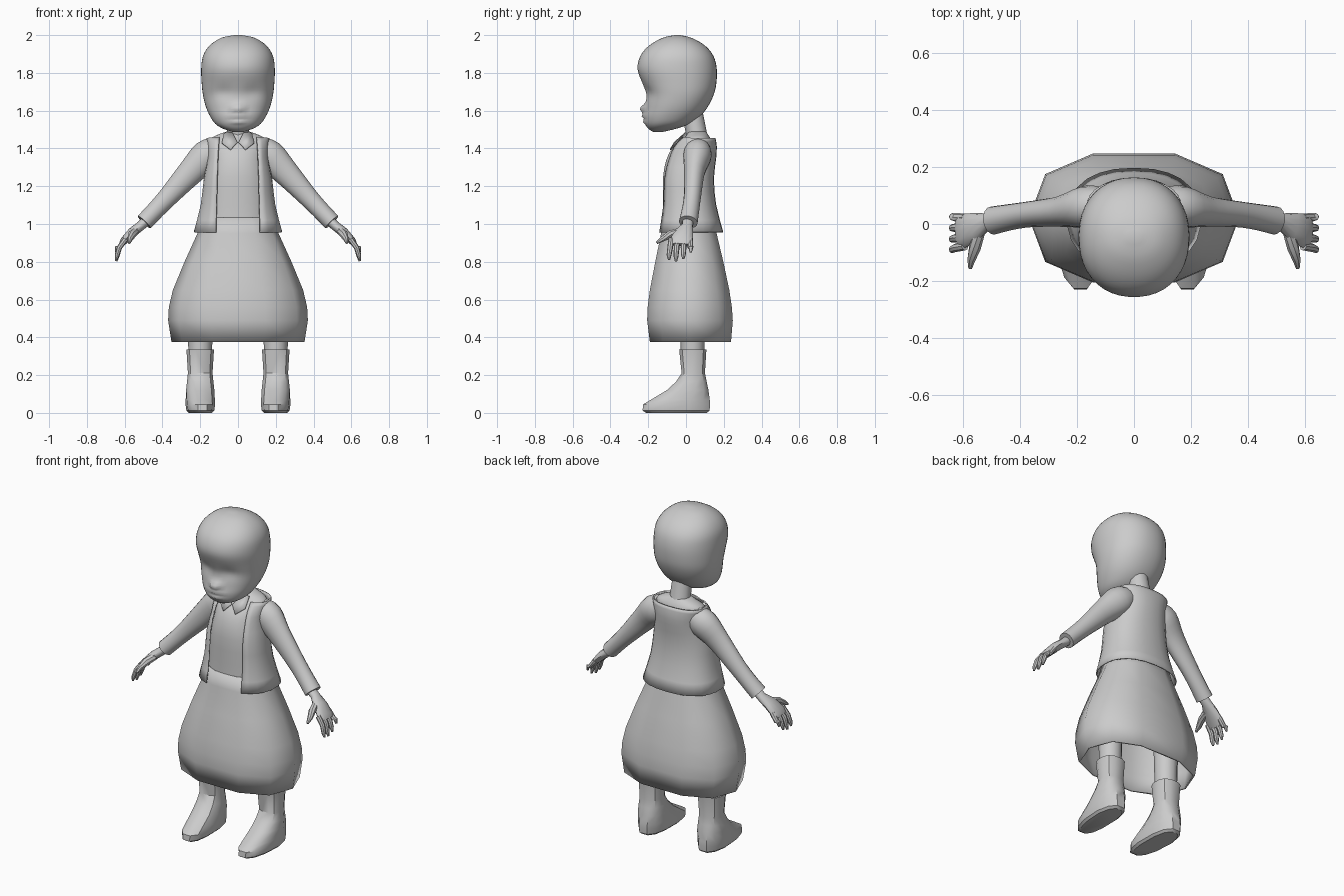
import bpy, bmesh
from math import sin, cos, asin, pi, exp, radians, copysign
from mathutils import Vector

if "Cube" in bpy.data.objects:
    bpy.data.objects.remove(bpy.data.objects["Cube"])

grey = bpy.data.materials.new("plain grey")
grey.use_nodes = True
COLOUR = (0.6, 0.6, 0.6, 1)
grey.diffuse_color = COLOUR
grey.node_tree.nodes["Principled BSDF"].inputs["Base Color"].default_value = COLOUR


def skin(name, rings, closed=True, caps=True, angle=40, mirror=False, thick=0):
    """Join rings of points into one surface."""
    bm = bmesh.new()
    rows = [[bm.verts.new(p) for p in ring] for ring in rings]
    n = len(rows[0])
    for a, b in zip(rows, rows[1:]):
        for i in range(n if closed else n - 1):
            j = (i + 1) % n
            bm.faces.new((a[i], a[j], b[j], b[i]))
    if caps:
        bm.faces.new(rows[0][::-1])
        bm.faces.new(rows[-1])
    bmesh.ops.recalc_face_normals(bm, faces=bm.faces)
    mesh = bpy.data.meshes.new(name)
    bm.to_mesh(mesh)
    bm.free()
    mesh.materials.append(grey)
    ob = bpy.data.objects.new(name, mesh)
    bpy.context.collection.objects.link(ob)
    bpy.ops.object.select_all(action="DESELECT")
    ob.select_set(True)
    bpy.context.view_layer.objects.active = ob
    bpy.ops.object.shade_smooth_by_angle(angle=radians(angle))
    if thick:
        mod = ob.modifiers.new("thickness", "SOLIDIFY")
        mod.thickness = thick
    if mirror:
        ob.modifiers.new("mirror", "MIRROR")
    return ob


def smooth(keys, steps):
    """Catmull-Rom curve through tuples of any length."""
    out = []
    k = [keys[0]] + list(keys) + [keys[-1]]
    for a, b, c, d in zip(k, k[1:], k[2:], k[3:]):
        for s in range(steps):
            t = s / steps
            out.append(tuple(q + t / 2 * (r - p + t * (2 * p - 5 * q + 4 * r - s2 + t * (3 * (q - r) + s2 - p)))
                             for p, q, r, s2 in zip(a, b, c, d)))
    return out + [keys[-1]]


def power(v, p):
    return copysign(abs(v) ** p, v)


def ring(key, segs, p=0.9, opening=None, xc=0):
    """Rounded cross-section: height, half width, front y, back y."""
    z, rx, yf, yb = key
    yc, ry = (yf + yb) / 2, (yb - yf) / 2
    if opening is None:
        angles = [-pi / 2 + 2 * pi * (i + 0.5) / segs for i in range(segs)]
    else:
        gap = asin((opening / rx) ** (1 / p))
        angles = [-pi / 2 + gap + (2 * pi - 2 * gap) * i / segs for i in range(segs + 1)]
    return [Vector((xc + rx * power(cos(a), p), yc + ry * power(sin(a), p), z)) for a in angles]


def tube(name, keys, segs=12, mirror=True):
    """Tube along x, y, z with a depth radius and a height radius."""
    pts = [Vector(k[:3]) for k in keys]
    rings = []
    for i, k in enumerate(keys):
        t = (pts[min(i + 1, len(pts) - 1)] - pts[max(i - 1, 0)]).normalized()
        side = (Vector((0, 1, 0)) - t * t.y).normalized()
        up = t.cross(side)
        rings.append([pts[i] + side * k[3] * cos(2 * pi * j / segs) + up * k[4] * sin(2 * pi * j / segs)
                      for j in range(segs)])
    return skin(name, rings, mirror=mirror)


# Head, with nose, eye hollows and lips pushed into the front
head_keys = [(1.488, .03, -.175, -.12), (1.505, .08, -.2, -.05), (1.53, .12, -.216, .02),
             (1.57, .148, -.222, .075), (1.62, .17, -.215, .115), (1.68, .185, -.212, .145),
             (1.74, .192, -.23, .16), (1.82, .195, -.257, .163), (1.89, .185, -.242, .145),
             (1.945, .15, -.195, .1), (1.985, .09, -.125, .03), (2.0, .02, -.06, -.03)]


def bump(v, x, z, wx, wz):
    return exp(-((abs(v.x) - x) / wx) ** 2 - ((v.z - z) / wz) ** 2)


head = [ring(k, 41, .92) for k in smooth(head_keys, 4)]
for v in (v for r in head for v in r):
    if v.y < -.08:
        v.y += (.012 * bump(v, .075, 1.7, .05, .04) - .048 * bump(v, 0, 1.612, .022, .022)
                - .014 * bump(v, 0, 1.57, .04, .012) - .012 * bump(v, 0, 1.54, .035, .01)
                + .006 * bump(v, 0, 1.555, .045, .006))
skin("head", head, angle=60)
tube("neck", [(0, .07, 1.4, .06, .07), (0, .055, 1.48, .055, .06), (0, .035, 1.58, .055, .055)], mirror=False)

# Bodice and shoulders
body_keys = [(.98, .18, -.125, .14), (1.1, .17, -.122, .135), (1.25, .158, -.122, .13),
             (1.34, .142, -.105, .135), (1.4, .145, -.075, .138), (1.445, .15, -.03, .132),
             (1.47, .115, .0, .12), (1.49, .06, .01, .105)]
skin("bodice", [ring(k, 24) for k in smooth(body_keys, 2)])

# Flared skirt, open below
skirt_keys = [(1.035, .19, -.128, .15), (.95, .215, -.138, .168), (.8, .283, -.17, .205),
              (.65, .345, -.2, .238), (.56, .366, -.212, .252), (.49, .37, -.215, .257),
              (.375, .352, -.2, .247)]
skin("skirt", [ring(k, 10, .8) for k in skirt_keys], caps=False, angle=60, thick=.012)

# Open sleeveless jacket
jacket_keys = [(.955, .228, -.15, .19), (1.1, .19, -.132, .152), (1.24, .173, -.13, .14),
               (1.35, .153, -.108, .152), (1.41, .155, -.075, .155), (1.455, .158, -.028, .148)]
jacket = smooth(jacket_keys, 2)
skin("jacket", [ring(k, 22, .85, opening=.115 - .02 * i / len(jacket)) for i, k in enumerate(jacket)],
     closed=False, caps=False, thick=.008)

# Collar flaps
skin("collar", [[Vector((.004, -.062, 1.435)), Vector((.04, -.086, 1.395)), Vector((.085, -.055, 1.43))],
                [Vector((.03, -.005, 1.485)), Vector((.055, -.002, 1.485)), Vector((.075, .0, 1.482))]],
     closed=False, caps=False, mirror=True, thick=.006)

# Sleeves and hands
sleeve = [(.11, .065, 1.39, .065, .07), (.165, .06, 1.36, .075, .085), (.25, .045, 1.275, .055, .07),
          (.36, .035, 1.155, .046, .054), (.43, .025, 1.08, .046, .048), (.497, .012, 1.01, .05, .047)]
tube("sleeve", smooth(sleeve, 3), 16)
tube("palm", [(.46, .01, 1.04, .03, .028), (.515, .008, .99, .03, .025), (.56, -.01, .955, .05, .026),
              (.605, -.025, .91, .062, .02), (.618, -.027, .89, .056, .014)])
for name, y, tip in (("little", .022, .85), ("ring", -.012, .815), ("middle", -.046, .803), ("index", -.078, .81)):
    spread = y * 1.15
    tube(name + "_finger", [(.595, y, .92, .015, .015), (.628, (y + spread) / 2, .875, .015, .014),
                            (.64, spread, tip + .025, .013, .012), (.645, spread, tip, .006, .006)], 8)
tube("thumb", [(.545, -.03, .96, .02, .022), (.56, -.085, .945, .02, .022),
               (.572, -.125, .92, .015, .015), (.576, -.155, .9, .007, .007)], 8)

# Legs and boots
tube("leg", [(.2, .035, .6, .07, .07), (.2, .035, .3, .062, .062)])
boot_keys = [(0, .062, -.215, .115), (.012, .075, -.235, .13), (.045, .08, -.232, .132),
             (.07, .079, -.19, .13), (.12, .077, -.105, .122), (.165, .072, -.055, .112),
             (.21, .067, -.025, .102), (.335, .075, -.038, .11)]
boot = [ring(k, 12, .8, xc=.2) for k in boot_keys]
for v in (v for r in boot for v in r):
    if v.y < -.03:
        v.x = .2 + (v.x - .2) * (1 + .6 * (v.y + .03)) - .06 * (-.03 - v.y)
skin("boot", boot, mirror=True, angle=35)
